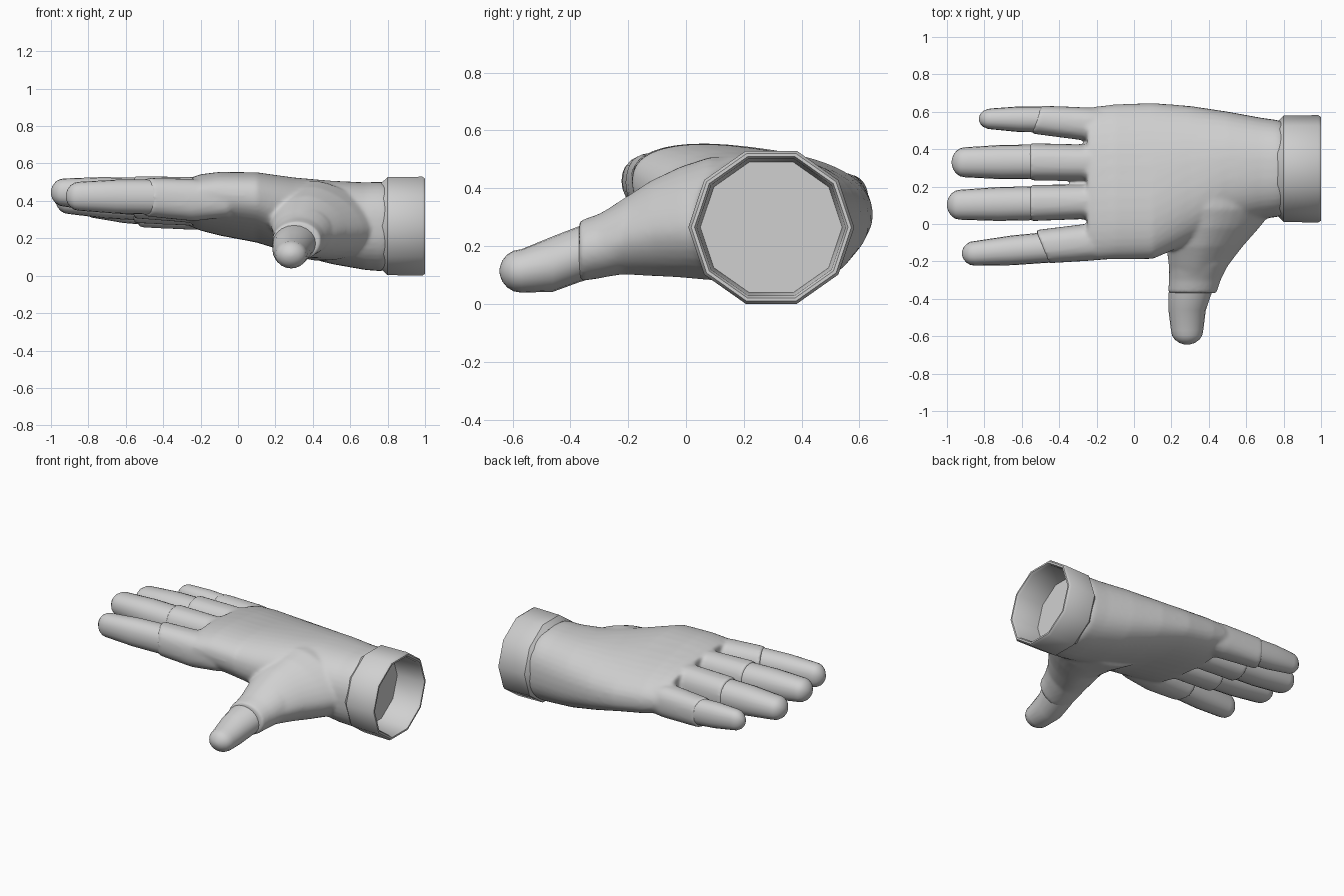
import bpy, bmesh, math
from mathutils import Vector

cube = bpy.data.objects.get("Cube")
if cube:
    bpy.data.objects.remove(cube)

grey = bpy.data.materials.new("glove_grey")
grey.use_nodes = True
colour = (0.63, 0.63, 0.63, 1)
grey.diffuse_color = colour
grey.node_tree.nodes["Principled BSDF"].inputs["Base Color"].default_value = colour


def spow(v, p):
    return math.copysign(abs(v) ** p, v)


def tube(bm, stations, axis="x", sides=24, power=1.0):
    """Closed loft. Station: position on axis, side centre, z centre,
    side half width, z half height, optional tilt in z, optional skew along axis."""
    rings = []
    for station in stations:
        pos, c, z, rc, rz, tilt, skew = (tuple(station) + (0, 0))[:7]
        ring = []
        for i in range(sides):
            a = math.tau * i / sides
            u, w = spow(math.cos(a), power), spow(math.sin(a), power)
            along, side, up = pos + skew * u, c + rc * u, z + rz * w - tilt * u
            ring.append(bm.verts.new((along, side, up) if axis == "x" else (side, along, up)))
        rings.append(ring)
    for a, b in zip(rings, rings[1:]):
        for i in range(sides):
            j = (i + 1) % sides
            bm.faces.new((a[i], a[j], b[j], b[i]))
    bm.faces.new(rings[0][::-1])
    bm.faces.new(rings[-1])


def finish(bm, name, angle=50):
    bmesh.ops.recalc_face_normals(bm, faces=bm.faces[:])
    mesh = bpy.data.meshes.new(name)
    bm.to_mesh(mesh)
    bm.free()
    mesh.materials.append(grey)
    ob = bpy.data.objects.new(name, mesh)
    bpy.context.collection.objects.link(ob)
    bpy.ops.object.select_all(action="DESELECT")
    ob.select_set(True)
    bpy.context.view_layer.objects.active = ob
    bpy.ops.object.shade_smooth_by_angle(angle=math.radians(angle))
    return ob


def rounded_end(stations, tip):
    """Close a digit with shrinking rings towards its tip."""
    pos, c, z, rc, rz = stations[-1]
    out = list(stations)
    for t in (0.35, 0.65, 0.88, 0.98):
        s = math.sqrt(1 - t * t)
        out.append((pos + (tip - pos) * t, c, z, rc * s, rz * s))
    out.append((tip, c, z, rc * 0.08, rz * 0.08))
    return out


# knuckle (y, z, half y), sleeve end (x, y, z, half y, half z, skew), tip (x, y, z, half y, half z)
fingers = {
    "index": ((-0.097, 0.405, 0.1), (-0.49, -0.121, 0.42, 0.089, 0.103, -0.035),
              (-0.92, -0.157, 0.425, 0.066, 0.077)),
    "middle": ((0.12, 0.405, 0.093), (-0.557, 0.112, 0.42, 0.097, 0.113, 0),
               (-1.0, 0.103, 0.445, 0.08, 0.075)),
    "ring": ((0.328, 0.39, 0.097), (-0.557, 0.333, 0.395, 0.099, 0.113, 0),
             (-0.975, 0.33, 0.405, 0.08, 0.075)),
    "pinky": ((0.533, 0.35, 0.09), (-0.522, 0.558, 0.353, 0.075, 0.095, 0.025),
              (-0.83, 0.562, 0.375, 0.056, 0.068)),
}

# Glove body: palm, finger sleeves and thumb mound fused into one skin
body = bmesh.new()
tube(body, [
    (0.8, 0.295, 0.265, 0.25, 0.23),
    (0.765, 0.297, 0.263, 0.259, 0.239),
    (0.68, 0.297, 0.265, 0.271, 0.234),
    (0.5, 0.3, 0.285, 0.301, 0.222, 0.012),
    (0.3, 0.265, 0.32, 0.366, 0.2, 0.033),
    (0.1, 0.23, 0.365, 0.417, 0.174, 0.057),
    (-0.1, 0.226, 0.385, 0.414, 0.158, 0.05),
    (-0.2, 0.218, 0.392, 0.41, 0.142, 0.04),
    (-0.25, 0.216, 0.393, 0.403, 0.124, 0.035),
], sides=40, power=0.85)
for (by, bz, br), (ex, ey, ez, ry, rz, skew), tip in fingers.values():
    tube(body, [(-0.05, by, bz, br * 0.85, rz * 0.9),
                (-0.24, by, bz, br, rz + 0.01),
                (ex, ey, ez, ry, rz, 0, skew)], power=0.85)
tube(body, [
    (0.22, 0.41, 0.295, 0.38, 0.215, 0.045),
    (0.08, 0.43, 0.295, 0.32, 0.21, 0.045),
    (-0.02, 0.415, 0.283, 0.255, 0.19, 0.035),
    (-0.12, 0.377, 0.262, 0.205, 0.165, 0.02),
    (-0.22, 0.345, 0.232, 0.16, 0.13, 0.01),
    (-0.3, 0.325, 0.2, 0.136, 0.11),
], axis="y", sides=32, power=1.15)
tube(body, [
    (-0.1, 0.365, 0.26, 0.17, 0.145),
    (-0.22, 0.345, 0.23, 0.157, 0.127),
    (-0.3, 0.325, 0.2, 0.139, 0.112),
    (-0.37, 0.312, 0.182, 0.13, 0.105),
], axis="y")
glove = finish(body, "glove_body")
skin = glove.modifiers.new("fuse", "REMESH")
skin.mode = "VOXEL"
skin.voxel_size = 0.011
skin.use_smooth_shade = True
soft = glove.modifiers.new("soften", "SMOOTH")
soft.factor = 0.5
soft.iterations = 7

# Finger tips emerging from the sleeves
for name, (base, (ex, ey, ez, ry, rz, skew), (tx, ty, tz, try_, trz)) in fingers.items():
    bm = bmesh.new()
    start = Vector((ex + 0.08, ey, ez, ry * 0.93, rz * 0.91))
    end = Vector((tx + 0.07, ty, tz, try_, trz))
    mid = start.lerp(end, 0.55)
    mid[3] += 0.006
    mid[4] += 0.006
    tube(bm, rounded_end([tuple(start), tuple(mid), tuple(end)], tx), sides=20, power=0.9)
    finish(bm, name + "_finger")

# Thumb tip
bm = bmesh.new()
tube(bm, rounded_end([
    (-0.3, 0.31, 0.19, 0.114, 0.094),
    (-0.37, 0.3, 0.172, 0.115, 0.097),
    (-0.46, 0.284, 0.138, 0.1, 0.096),
    (-0.57, 0.284, 0.114, 0.086, 0.075),
], -0.645), axis="y", sides=20)
finish(bm, "thumb")

# Hollow ten-sided wrist cuff with a recessed floor
bm = bmesh.new()
profile = [(0.768, 0.88), (0.8, 0.99), (0.985, 1.0), (1.0, 0.965),
           (1.0, 0.925), (0.985, 0.895), (0.81, 0.855)]
tube(bm, [(x, 0.295, 0.265, 0.287 * s, 0.278 * s) for x, s in profile], sides=10)
finish(bm, "wrist_cuff", 40)
